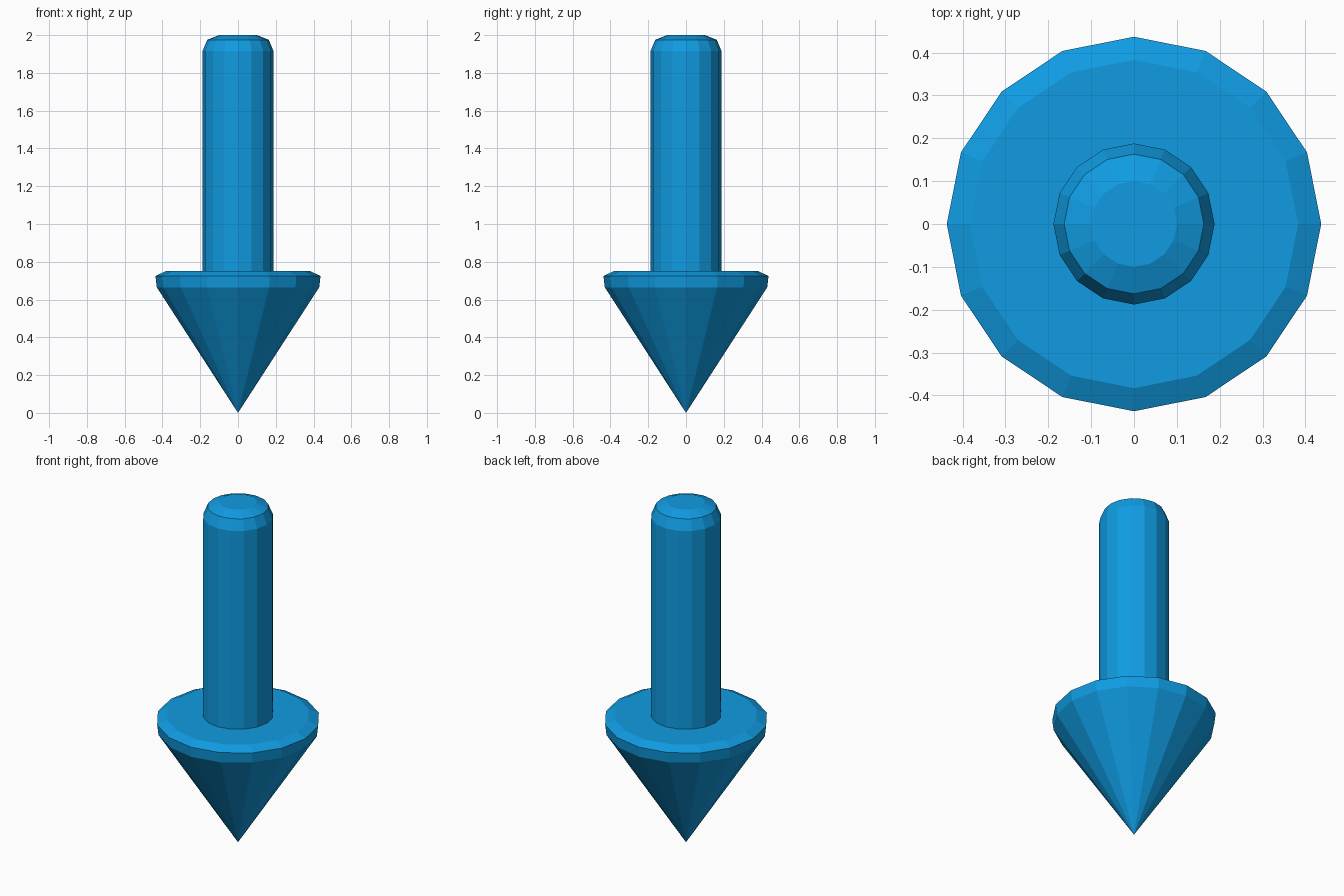
import bpy, bmesh, math

cube = bpy.data.objects.get("Cube")
if cube:
    bpy.data.objects.remove(cube, do_unlink=True)

SIDES = 16

blue = bpy.data.materials.new("bright blue")
blue.use_nodes = True
COLOUR = (0.005, 0.33, 0.76, 1.0)
blue.diffuse_color = COLOUR
blue.node_tree.nodes["Principled BSDF"].inputs["Base Color"].default_value = COLOUR


def lathe(name, profile):
    """Turn (radius, height) points, bottom to top, into a closed faceted solid."""
    bm = bmesh.new()
    rings = []
    for r, z in profile:
        if r == 0:
            rings.append([bm.verts.new((0, 0, z))] * SIDES)
        else:
            angles = [math.tau * i / SIDES for i in range(SIDES)]
            rings.append([bm.verts.new((r * math.cos(a), r * math.sin(a), z)) for a in angles])
    for low, high in zip(rings, rings[1:]):
        for i in range(SIDES):
            j = (i + 1) % SIDES
            corners = dict.fromkeys((low[i], low[j], high[j], high[i]))
            bm.faces.new(list(corners))
    # Flat end caps
    if profile[0][0] > 0:
        bm.faces.new(rings[0][::-1])
    if profile[-1][0] > 0:
        bm.faces.new(rings[-1])
    bmesh.ops.recalc_face_normals(bm, faces=bm.faces)
    mesh = bpy.data.meshes.new(name)
    bm.to_mesh(mesh)
    bm.free()
    mesh.materials.append(blue)
    obj = bpy.data.objects.new(name, mesh)
    bpy.context.collection.objects.link(obj)
    return obj


# Downward cone with a bevelled rim
lathe("arrow_head", [(0, 0), (0.43, 0.665), (0.437, 0.725), (0.383, 0.75)])

# Upright rod with a rounded top edge
lathe("arrow_shaft", [(0.188, 0.74), (0.188, 1.915), (0.163, 1.975), (0.1, 2.0)])
